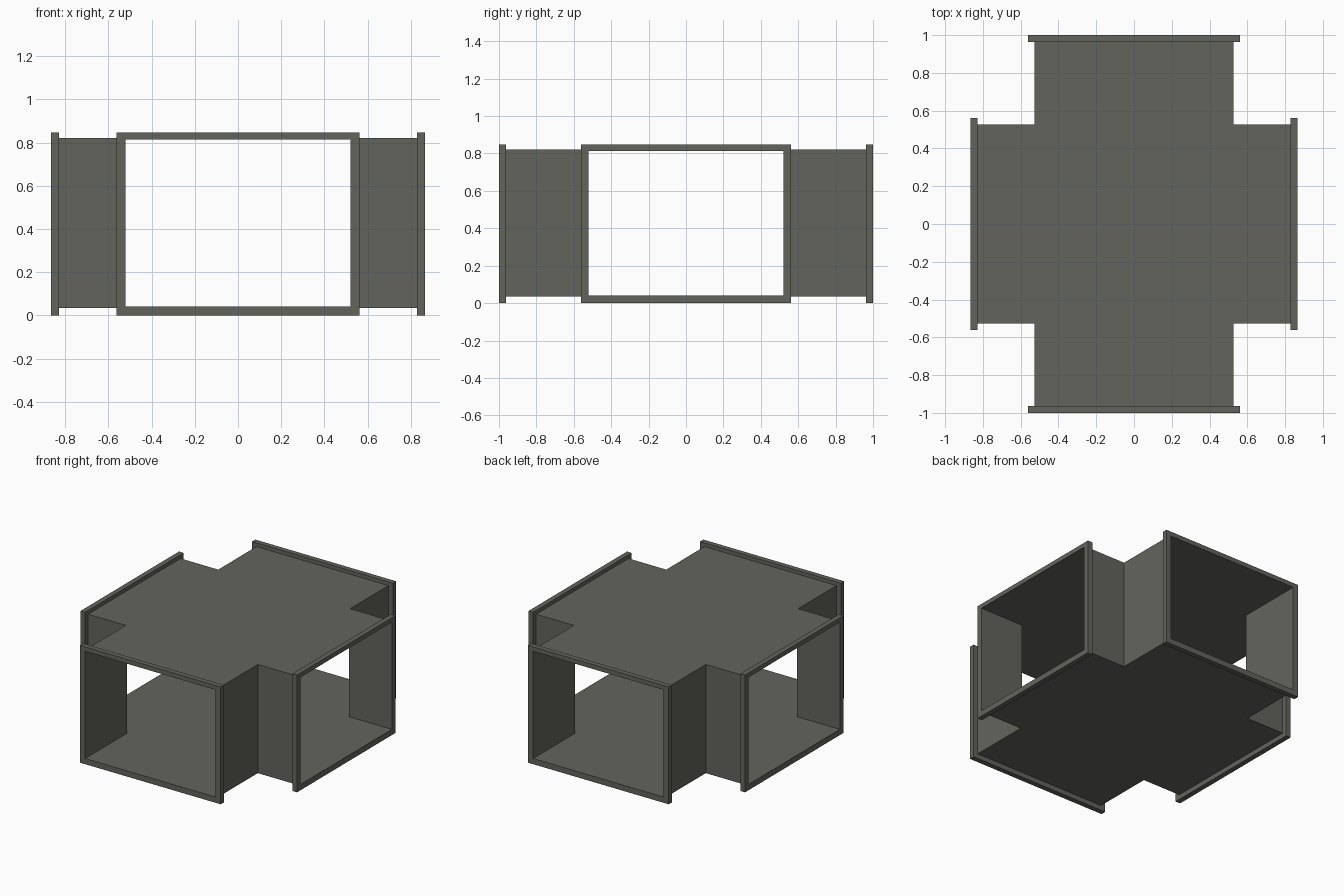
import bpy
import bmesh
from mathutils import Vector

cube = bpy.data.objects.get("Cube")
if cube:
    bpy.data.objects.remove(cube, do_unlink=True)

# Key sizes
HALF = 0.527              # half width of each duct arm
SHEET = 0.006             # sheet thickness
LOW, HIGH = 0.035, 0.82   # duct underside and top
END_X, END_Y = 0.865, 1.0
RIM = 0.562               # half width of the flanges
RIM_TOP = 0.847
DEPTH = 0.037             # flange thickness along the duct

metal = bpy.data.materials.new("Grey metal")
colour = (0.125, 0.127, 0.108, 1)
metal.diffuse_color = colour
metal.use_nodes = True
metal.node_tree.nodes["Principled BSDF"].inputs["Base Color"].default_value = colour


def finish(name, bm):
    bmesh.ops.recalc_face_normals(bm, faces=bm.faces)
    mesh = bpy.data.meshes.new(name)
    bm.to_mesh(mesh)
    bm.free()
    mesh.materials.append(metal)
    obj = bpy.data.objects.new(name, mesh)
    bpy.context.collection.objects.link(obj)


def prism(name, outline, bottom, top):
    bm = bmesh.new()
    face = bm.faces.new([bm.verts.new((x, y, bottom)) for x, y in outline])
    ext = bmesh.ops.extrude_face_region(bm, geom=[face])
    verts = [v for v in ext["geom"] if isinstance(v, bmesh.types.BMVert)]
    bmesh.ops.translate(bm, verts=verts, vec=(0, 0, top - bottom))
    finish(name, bm)


def flange(name, along, across, start, end):
    # Rectangular ring swept along the duct direction
    def corners(half, low, high, d):
        return [across * s * half + along * d + Vector((0, 0, z))
                for s, z in ((-1, low), (1, low), (1, high), (-1, high))]

    bm = bmesh.new()
    inner = (HALF - SHEET, LOW + SHEET - 0.001, HIGH - SHEET + 0.001)
    outer = (RIM, 0, RIM_TOP)
    loops = [[bm.verts.new(p) for p in corners(*size, d)]
             for size, d in ((outer, start), (outer, end), (inner, end), (inner, start))]
    for a, b in zip(loops, loops[1:] + loops[:1]):
        for i in range(4):
            j = (i + 1) % 4
            bm.faces.new((a[i], a[j], b[j], b[i]))
    finish(name, bm)


# Cross-shaped floor and roof, stopping just inside the flange faces
ex, ey = END_X - 0.002, END_Y - 0.002
cross = []
for sx, sy in ((1, 1), (-1, 1), (-1, -1), (1, -1)):
    quarter = [(ex, HALF), (HALF, HALF), (HALF, ey)]
    if sx * sy < 0:
        quarter.reverse()
    cross += [(sx * x, sy * y) for x, y in quarter]
prism("floor_panel", cross, LOW, LOW + SHEET)
prism("roof_panel", cross, HIGH - SHEET, HIGH)

# Folded corner walls between neighbouring arms
inn = HALF - SHEET
fold = [(ex, HALF), (HALF, HALF), (HALF, ey), (inn, ey), (inn, inn), (ex, inn)]
for sy, front in ((-1, "front"), (1, "back")):
    for sx, side in ((-1, "right"), (1, "left")):
        prism(f"{front}_{side}_corner_wall", [(sx * x, sy * y) for x, y in fold],
              LOW + SHEET, HIGH - SHEET)

# Flanges at the four openings
X, Y = Vector((1, 0, 0)), Vector((0, 1, 0))
for name, along, across, end in (("left", X, Y, END_X), ("right", -X, Y, END_X),
                                 ("back", Y, X, END_Y), ("front", -Y, X, END_Y)):
    flange(name + "_flange", along, across, end - DEPTH, end)
